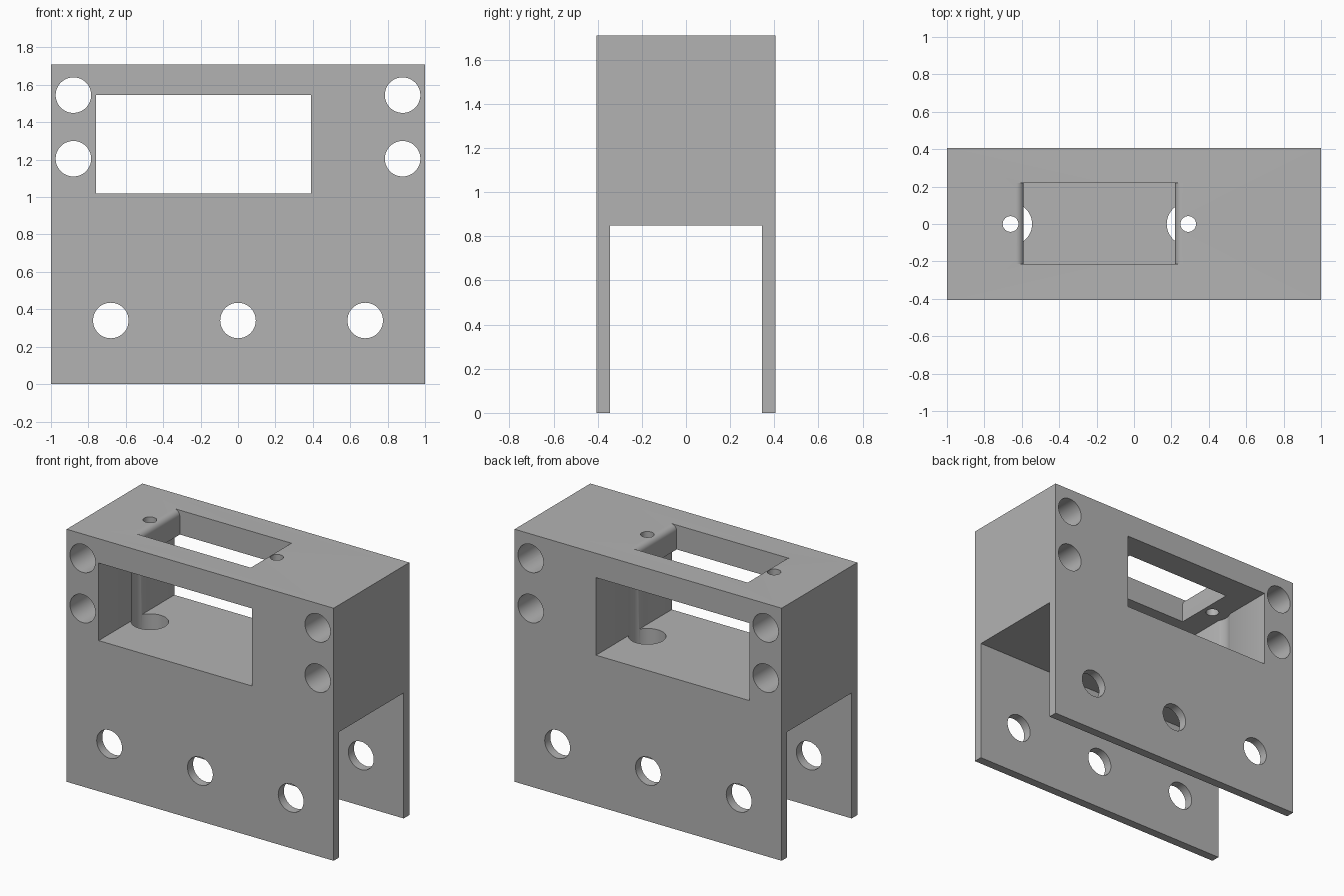
import bpy, bmesh
from math import sin, cos, pi, radians
from mathutils import Vector

cube = bpy.data.objects.get("Cube")
if cube:
    bpy.data.objects.remove(cube, do_unlink=True)

grey = bpy.data.materials.new("plain grey")
grey.use_nodes = True
colour = (0.45, 0.45, 0.45, 1)
grey.diffuse_color = colour
grey.node_tree.nodes["Principled BSDF"].inputs["Base Color"].default_value = colour

HALF_Y, LEG_Y = 0.405, 0.345
TOP, CEILING, FLOOR, UNDERSIDE = 1.71, 1.545, 1.02, 0.85


def prism(name, points, axis, low, high):
    """Extrude a 2D outline along x, y or z."""
    def place(a, b, d):
        return {"x": (d, a, b), "y": (a, d, b), "z": (a, b, d)}[axis]
    bm = bmesh.new()
    face = bm.faces.new([bm.verts.new(place(a, b, low)) for a, b in points])
    grown = bmesh.ops.extrude_face_region(bm, geom=[face])["geom"]
    moved = [v for v in grown if isinstance(v, bmesh.types.BMVert)]
    bmesh.ops.translate(bm, verts=moved, vec=Vector(place(0, 0, high - low)))
    bmesh.ops.recalc_face_normals(bm, faces=bm.faces)
    mesh = bpy.data.meshes.new(name)
    bm.to_mesh(mesh)
    bm.free()
    mesh.materials.append(grey)
    obj = bpy.data.objects.new(name, mesh)
    bpy.context.collection.objects.link(obj)
    return obj


def circle(a, b, radius, sides=48):
    return [(a + radius * cos(2 * pi * i / sides), b + radius * sin(2 * pi * i / sides))
            for i in range(sides)]


def rectangle(a0, a1, b0, b1):
    return [(a0, b0), (a1, b0), (a1, b1), (a0, b1)]


# Bracket body: solid upper block on two thin side plates
bracket = prism("bracket", [
    (-HALF_Y, 0), (-LEG_Y, 0), (-LEG_Y, UNDERSIDE), (LEG_Y, UNDERSIDE),
    (LEG_Y, 0), (HALF_Y, 0), (HALF_Y, TOP), (-HALF_Y, TOP)], "x", -1, 1)

cutters = []

# Window running from front to back
cutters.append(prism("window_cutter", rectangle(-0.76, 0.39, FLOOR, CEILING), "y", -0.5, 0.5))

# Mounting holes in the upper block and in both plates
holes = [(x, z) for x in (-0.88, 0.88) for z in (1.205, 1.545)]
holes += [(x, 0.34) for x in (-0.68, 0, 0.68)]
for x, z in holes:
    cutters.append(prism("mounting_hole_cutter", circle(x, z, 0.095), "y", -0.5, 0.5))

# Wide bores up through the floor, with narrow screw holes above them
for x in (-0.66, 0.29):
    cutters.append(prism("bore_cutter", circle(x, 0, 0.115), "z", 0.8, CEILING))
    cutters.append(prism("screw_hole_cutter", circle(x, 0, 0.042, 32), "z", 1.4, 1.8))

# Top opening whose two ends have rounded upper edges
LEFT, RIGHT, R = -0.59, 0.22, 0.04
arc = [(R - R * cos(t), TOP - R + R * sin(t)) for t in (i * pi / 16 for i in range(9))]
right_side = [(RIGHT + d, z) for d, z in arc]
left_side = [(LEFT - d, z) for d, z in reversed(arc)]
outline = ([(LEFT, 1.4), (RIGHT, 1.4)] + right_side
           + [(RIGHT + R, 1.8), (LEFT - R, 1.8)] + left_side)
cutters.append(prism("top_opening_cutter", outline, "y", -0.215, 0.22))

# Cut every opening, then bake the result
for cutter in cutters:
    cutter.hide_render = True
    cut = bracket.modifiers.new(cutter.name, "BOOLEAN")
    cut.operation = "DIFFERENCE"
    cut.solver = "EXACT"
    cut.object = cutter

bpy.context.view_layer.update()
evaluated = bracket.evaluated_get(bpy.context.evaluated_depsgraph_get())
finished = bpy.data.meshes.new_from_object(evaluated)
bracket.modifiers.clear()
bracket.data = finished
finished.materials.clear()
finished.materials.append(grey)
for polygon in finished.polygons:
    polygon.material_index = 0
for cutter in cutters:
    bpy.data.objects.remove(cutter, do_unlink=True)

# Smooth bores with crisp edges
for obj in bpy.context.selected_objects:
    obj.select_set(False)
bracket.select_set(True)
bpy.context.view_layer.objects.active = bracket
bpy.ops.object.shade_smooth_by_angle(angle=radians(30))
